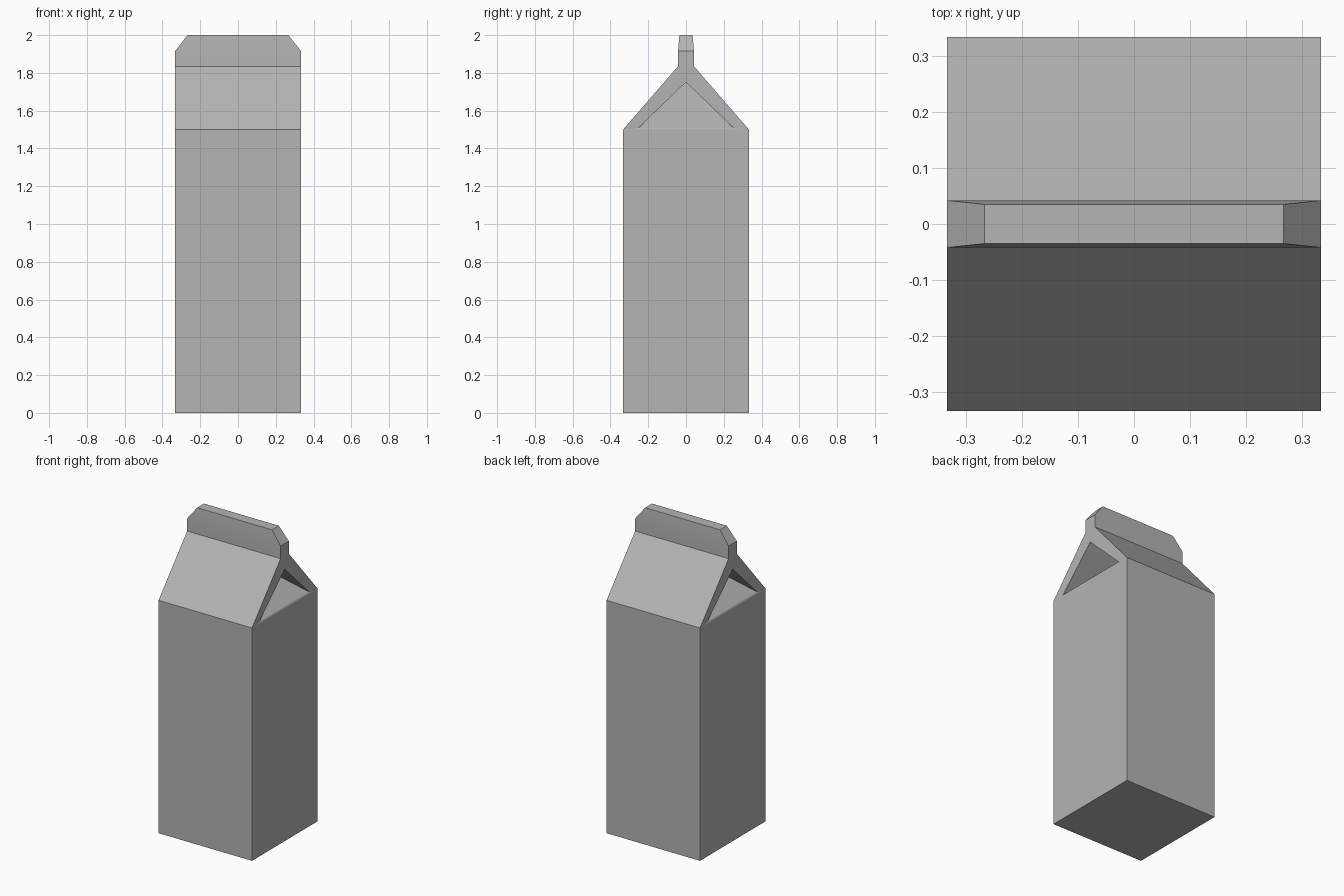
import bpy
import bmesh

default_cube = bpy.data.objects.get("Cube")
if default_cube:
    bpy.data.objects.remove(default_cube, do_unlink=True)

# Plain card colour
card = bpy.data.materials.new("mid_grey_card")
card.use_nodes = True
grey = (0.458, 0.458, 0.458, 1)
card.diffuse_color = grey
card.node_tree.nodes["Principled BSDF"].inputs["Base Color"].default_value = grey

HALF = 0.333        # half width of the box
SHOULDER = 1.5      # where the roof starts
FOLD = 0.28         # half width of the tucked-in triangle
FOLD_TOP = 1.751    # its peak
FOLD_DEPTH = 0.31   # how far the peak is pushed in

# Half sizes in x and y with height: base, shoulder, ridge, fin, fin top
levels = [
    (HALF, HALF, 0),
    (HALF, HALF, SHOULDER),
    (HALF, 0.042, 1.835),
    (HALF, 0.042, 1.916),
    (0.267, 0.035, 2),
]

bm = bmesh.new()


def face(*points, smooth=False):
    new_face = bm.faces.new([bm.verts.new(p) for p in points])
    new_face.smooth = smooth


def ring(level):
    x, y, z = level
    return [(-x, -y, z), (x, -y, z), (x, y, z), (-x, y, z)]


# Base and top of the fin
face(*ring(levels[0]))
face(*ring(levels[-1]))

# Front and back panels all the way up, side panels on the fin
for i, (low, high) in enumerate(zip(levels, levels[1:])):
    a, b = ring(low), ring(high)
    for k in range(4):
        if k % 2 and i < 2:
            continue
        n = (k + 1) % 4
        face(a[k], a[n], b[n], b[k], smooth=k % 2 == 0 and i >= 2)

# Side walls and gable ends with the tucked-in fold
for side in (-1, 1):
    x = side * HALF
    ridge_y, ridge_z = levels[2][1:]
    peak = (x, 0, FOLD_TOP)
    inner = (x - side * FOLD_DEPTH, 0, FOLD_TOP)
    corners, folds, lips, ridges = [
        [(x - side * inset, y * end, z) for end in (-1, 1)]
        for inset, y, z in ((0, HALF, SHOULDER),
                            (0, FOLD, SHOULDER),
                            (0.004, FOLD - 0.028, SHOULDER + 0.008),
                            (0, ridge_y, ridge_z))
    ]
    face((x, -HALF, 0), (x, HALF, 0),
         corners[1], folds[1], folds[0], corners[0])
    # Floor of the fold
    face(folds[0], folds[1], lips[1], lips[0])
    face(lips[0], lips[1], inner)
    # Rim and inner walls
    for corner, fold, lip, ridge in zip(corners, folds, lips, ridges):
        face(corner, fold, lip, smooth=True)
        face(corner, lip, peak, smooth=True)
        face(corner, peak, ridge, smooth=True)
        face(lip, inner, peak)
    face(peak, ridges[0], ridges[1], smooth=True)

bmesh.ops.remove_doubles(bm, verts=bm.verts[:], dist=0.0005)
bmesh.ops.recalc_face_normals(bm, faces=bm.faces[:])

mesh = bpy.data.meshes.new("carton")
bm.to_mesh(mesh)
bm.free()
mesh.materials.append(card)
carton = bpy.data.objects.new("gable_top_carton", mesh)
bpy.context.collection.objects.link(carton)
